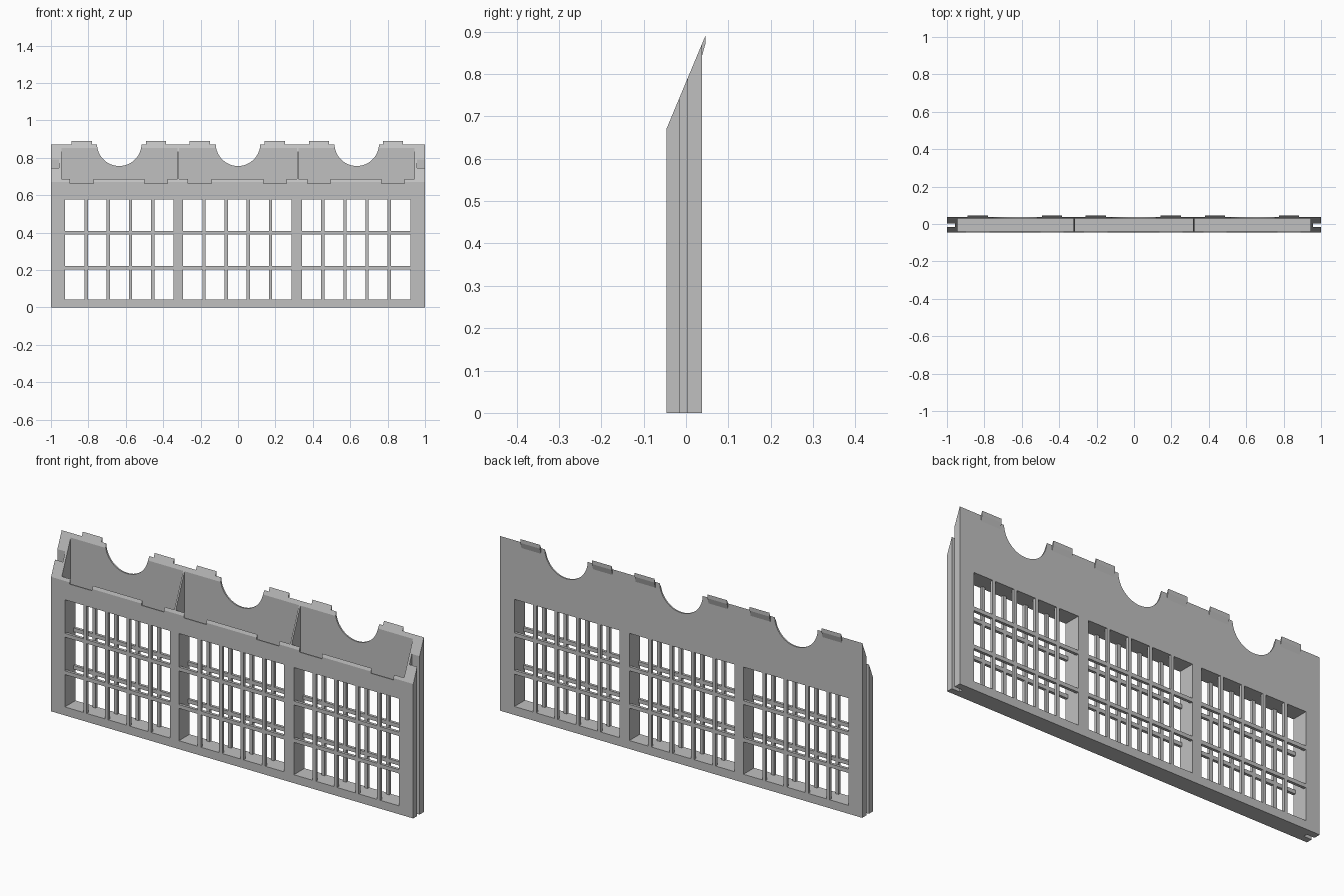
import bpy, bmesh, math

if "Cube" in bpy.data.objects:
    bpy.data.objects.remove(bpy.data.objects["Cube"])

grey = bpy.data.materials.new("plain_grey")
grey.diffuse_color = (0.53, 0.53, 0.53, 1)
grey.use_nodes = True
grey.node_tree.nodes["Principled BSDF"].inputs["Base Color"].default_value = grey.diffuse_color

FRONT, BACK = -0.046, 0.038
SLOPE = 0.22 / 0.092


def slope_z(y):
    return 0.671 + (y - FRONT) * SLOPE


def box(bm, x0, x1, y0, y1, z0, z1):
    prism(bm, x0, x1, [(y0, z0), (y1, z0), (y1, z1), (y0, z1)])


def prism(bm, x0, x1, profile):
    """Extrude a (y, z) profile along x."""
    a = [bm.verts.new((x0, y, z)) for y, z in profile]
    b = [bm.verts.new((x1, y, z)) for y, z in profile]
    bm.faces.new(a)
    bm.faces.new(b[::-1])
    n = len(a)
    for i in range(n):
        bm.faces.new((a[i], b[i], b[(i + 1) % n], a[(i + 1) % n]))


def finish(bm, name):
    bmesh.ops.recalc_face_normals(bm, faces=bm.faces)
    me = bpy.data.meshes.new(name)
    bm.to_mesh(me)
    bm.free()
    me.materials.append(grey)
    ob = bpy.data.objects.new(name, me)
    bpy.context.collection.objects.link(ob)
    return ob


def cut(target, bm):
    cutter = finish(bm, "cutter")
    cutter.hide_render = True
    mod = target.modifiers.new("cut", 'BOOLEAN')
    mod.operation = 'DIFFERENCE'
    mod.solver = 'EXACT'
    mod.object = cutter
    bpy.context.view_layer.objects.active = target
    bpy.ops.object.modifier_apply(modifier=mod.name)
    bpy.data.objects.remove(cutter)


# Panel body with a sloping top
bm = bmesh.new()
prism(bm, -1, 1, [(FRONT, 0), (BACK, 0), (BACK, slope_z(BACK)), (FRONT, slope_z(FRONT))])
panel = finish(bm, "panel_body")

# Window openings and side grooves
WINDOWS = (-0.634, -0.004, 0.631)
W, Z0, Z1 = 0.29, 0.042, 0.577
bm = bmesh.new()
for c in WINDOWS:
    box(bm, c - W, c + W, -0.1, 0.1, Z0, Z1)
for s in (-1, 1):
    box(bm, min(s * 0.957, s * 1.1), max(s * 0.957, s * 1.1), -0.015, 0.004, -0.1, 1)
cut(panel, bm)

# Planter pockets split by thin dividers
bm = bmesh.new()
for x0, x1 in ((-0.945, -0.324), (-0.316, 0.316), (0.324, 0.945)):
    box(bm, x0, x1, -0.040, 0.030, 0.60, 1)
cut(panel, bm)

# Round notches in the back wall and tab seats in the front lip
bm = bmesh.new()
for c in (-0.635, 0, 0.635):
    n = 48
    ring = [(c + 0.119 * math.cos(math.tau * i / n), 0.875 + 0.119 * math.sin(math.tau * i / n))
            for i in range(n)]
    a = [bm.verts.new((x, 0.0, z)) for x, z in ring]
    f = bm.faces.new(a)
    new = bmesh.ops.extrude_face_region(bm, geom=[f])["geom"]
    bmesh.ops.translate(bm, vec=(0, 0.1, 0),
                        verts=[v for v in new if isinstance(v, bmesh.types.BMVert)])
TABS = (-0.835, -0.438, -0.205, 0.197, 0.433, 0.828)
for x in TABS:
    box(bm, x - 0.062, x + 0.062, -0.08, -0.037, 0.662, 0.74)
cut(panel, bm)

# Tabs along the back edge that continue the slope
bm = bmesh.new()
for x in TABS:
    prism(bm, x - 0.054, x + 0.054,
          [(0.031, 0.84), (0.037, 0.84), (0.046, 0.872), (0.046, slope_z(0.046)), (0.031, slope_z(0.031))])
finish(bm, "edge_tabs")

# Window bars, one lattice at the front and one at the back
for name, y0, y1 in (("front_window_bars", FRONT, FRONT + 0.014),
                     ("back_window_bars", BACK - 0.014, BACK)):
    bm = bmesh.new()
    for c in WINDOWS:
        for i in (-1.5, -0.5, 0.5, 1.5):
            x = c + i * 0.1185
            box(bm, x - 0.0085, x + 0.0085, y0, y1, Z0, Z1)
        for z in (0.213, 0.400):
            box(bm, c - W, c + W, y0, y1, z - 0.0095, z + 0.0095)
    finish(bm, name)
